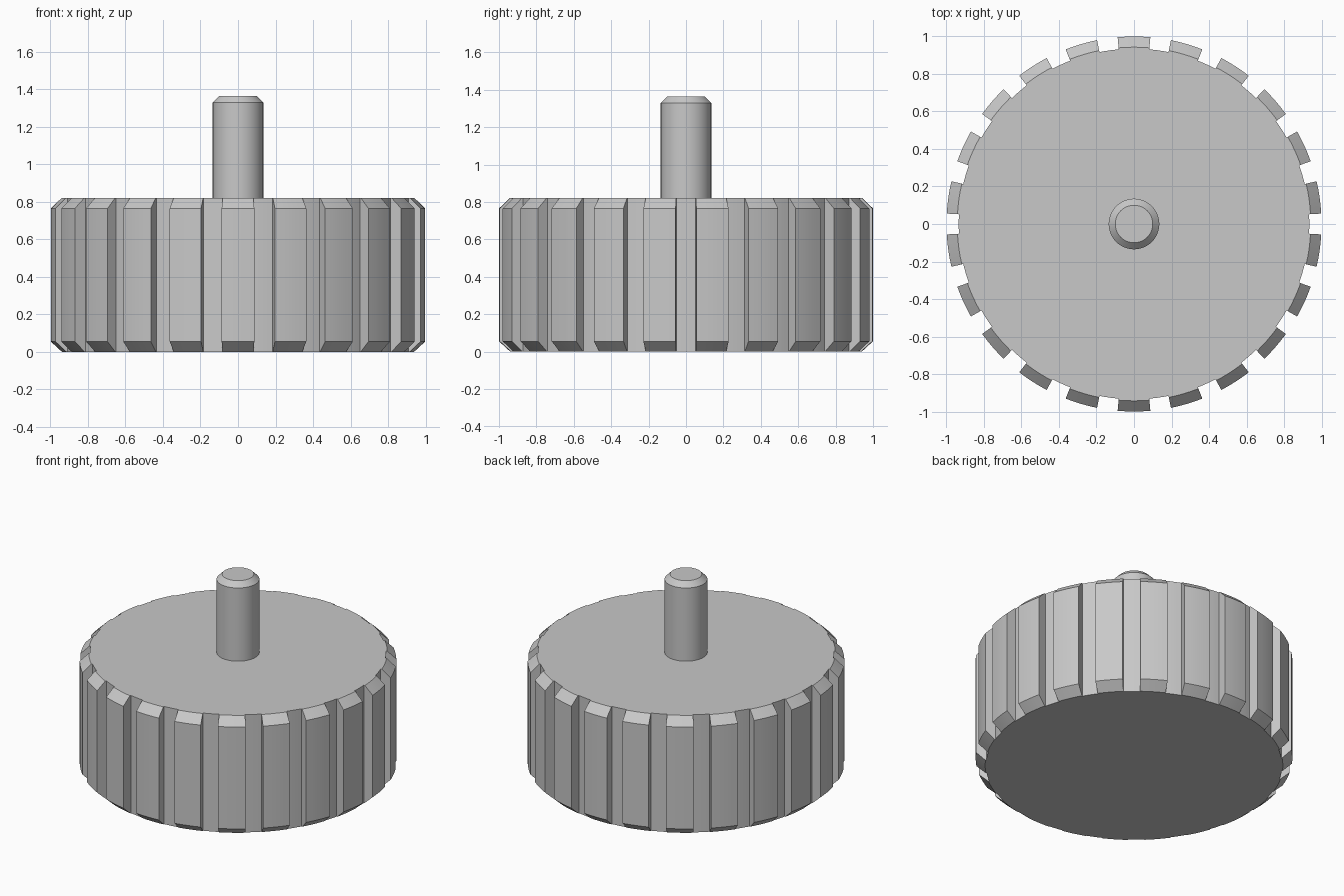
import bpy, bmesh, math

if "Cube" in bpy.data.objects:
    bpy.data.objects.remove(bpy.data.objects["Cube"])

TEETH = 22
HALF = math.radians(5.0)      # half the angle of one grip rib
SEG = 4                       # steps across each rib and each groove
GROOVE_R = 0.935

grey = bpy.data.materials.new("light_grey")
grey.diffuse_color = (0.58, 0.58, 0.58, 1)
grey.use_nodes = True
grey.node_tree.nodes["Principled BSDF"].inputs["Base Color"].default_value = grey.diffuse_color


def loft(name, rings):
    """Closed solid through a stack of equal-length rings of points."""
    bm = bmesh.new()
    rows = [[bm.verts.new(p) for p in ring] for ring in rings]
    n = len(rows[0])
    for low, high in zip(rows, rows[1:]):
        for i in range(n):
            j = (i + 1) % n
            bm.faces.new((low[i], low[j], high[j], high[i]))
    bm.faces.new(rows[0][::-1])
    bm.faces.new(rows[-1])
    bmesh.ops.recalc_face_normals(bm, faces=bm.faces)
    mesh = bpy.data.meshes.new(name)
    bm.to_mesh(mesh)
    bm.free()
    mesh.materials.append(grey)
    obj = bpy.data.objects.new(name, mesh)
    bpy.context.collection.objects.link(obj)
    bpy.ops.object.select_all(action='DESELECT')
    obj.select_set(True)
    bpy.context.view_layer.objects.active = obj
    bpy.ops.object.shade_smooth_by_angle(angle=math.radians(30))
    return obj


def polar(r, a, z):
    return (r * math.cos(a), r * math.sin(a), z)


def knob_ring(rib_r, z):
    """Outline with ribs at rib_r and grooves at GROOVE_R."""
    pitch = 2 * math.pi / TEETH
    pts = []
    for t in range(TEETH):
        mid = math.pi / 2 + t * pitch
        for k in range(SEG + 1):
            pts.append(polar(rib_r, mid - HALF + 2 * HALF * k / SEG, z))
        for k in range(SEG + 1):
            a = mid + HALF + (pitch - 2 * HALF) * k / SEG
            pts.append(polar(GROOVE_R, a, z))
    return pts


def circle(r, z, n=64):
    return [polar(r, 2 * math.pi * i / n, z) for i in range(n)]


# Ribbed knob with chamfered rib ends
loft("knob", [knob_ring(r, z) for r, z in
              ((0.94, 0), (1.0, 0.055), (1.0, 0.765), (0.943, 0.82))])

# Stud with chamfered tip
loft("stud", [circle(r, z) for r, z in
              ((0.135, 0.8), (0.135, 1.33), (0.10, 1.365))])
